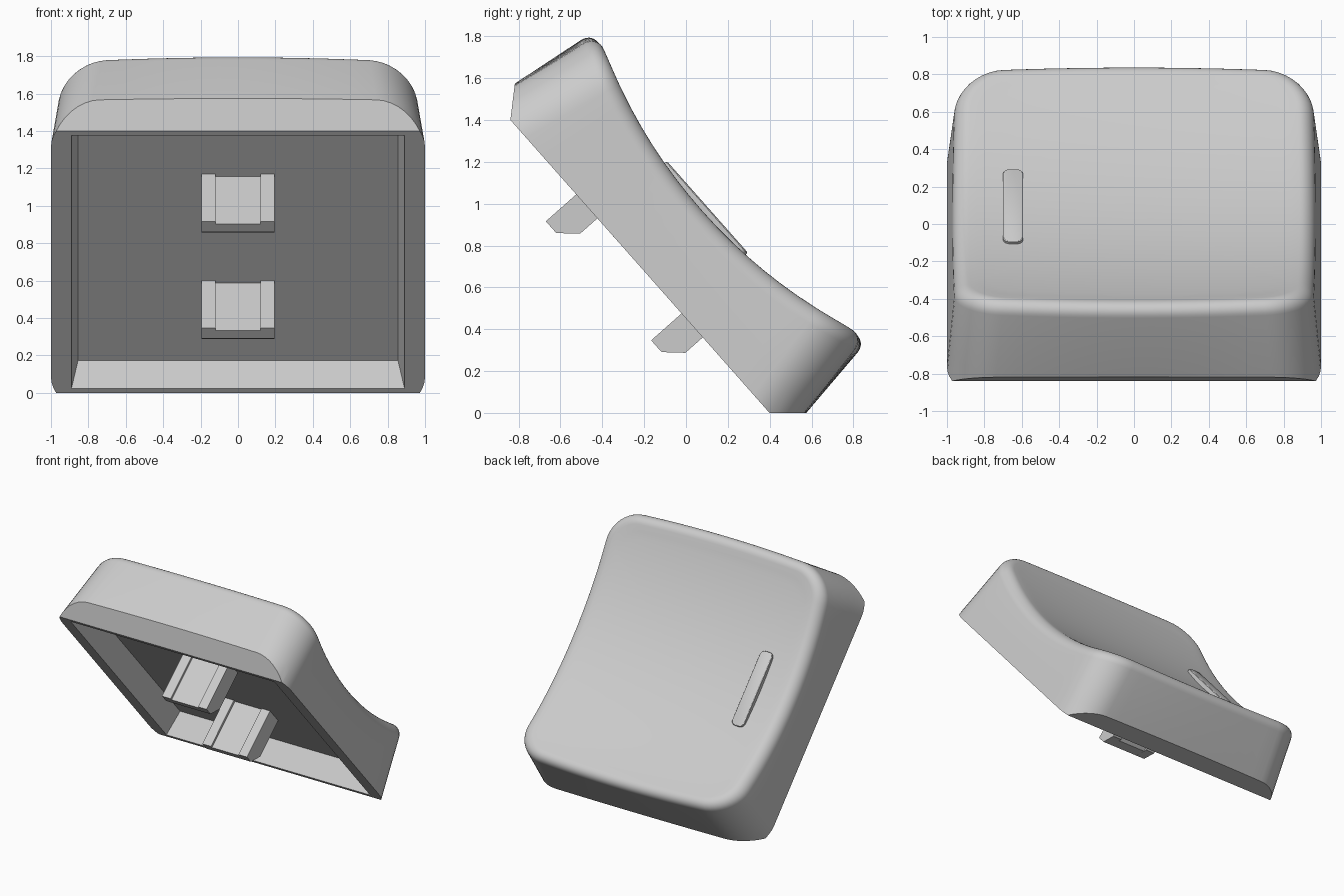
import bpy, bmesh, math
from mathutils import Matrix, Vector

if "Cube" in bpy.data.objects:
    bpy.data.objects.remove(bpy.data.objects["Cube"], do_unlink=True)

# Everything is built lying flat (w up), then tilted into place
TILT = Matrix.Translation((0, -0.22, 0.70)) @ Matrix.Rotation(-math.radians(48.5), 4, "X")

grey = bpy.data.materials.new("light grey plastic")
grey.use_nodes = True
grey.diffuse_color = (0.6, 0.6, 0.6, 1)
grey.node_tree.nodes["Principled BSDF"].inputs["Base Color"].default_value = (0.6, 0.6, 0.6, 1)


def make_object(name, bm):
    bmesh.ops.recalc_face_normals(bm, faces=bm.faces)
    mesh = bpy.data.meshes.new(name)
    bm.to_mesh(mesh)
    bm.free()
    mesh.materials.append(grey)
    obj = bpy.data.objects.new(name, mesh)
    bpy.context.collection.objects.link(obj)
    obj.matrix_world = TILT
    return obj


def smooth(obj, angle=30):
    bpy.ops.object.select_all(action="DESELECT")
    obj.select_set(True)
    bpy.context.view_layer.objects.active = obj
    bpy.ops.object.shade_smooth_by_angle(angle=math.radians(angle))


def loft(bm, rings):
    """Skin closed loops of points and cap both ends."""
    loops = [[bm.verts.new(p) for p in ring] for ring in rings]
    n = len(loops[0])
    for low, high in zip(loops, loops[1:]):
        for i in range(n):
            j = (i + 1) % n
            bm.faces.new((low[i], low[j], high[j], high[i]))
    bm.faces.new(loops[0])
    bm.faces.new(loops[-1])


def rounded_rect(a, b, r, corner=10, side=14):
    """Outline with subdivided straight sides, a fixed point count."""
    pts = []
    for k in range(4):
        sx, sy = ((1, 1), (-1, 1), (-1, -1), (1, -1))[k]
        for i in range(corner + 1):
            t = math.pi / 2 * (k + i / corner)
            pts.append(Vector((sx * (a - r) + r * math.cos(t), sy * (b - r) + r * math.sin(t))))
        nx, ny = ((-1, 1), (-1, -1), (1, -1), (1, 1))[k]
        t = math.pi / 2 * (k + 1)
        end = Vector((nx * (a - r) + r * math.cos(t), ny * (b - r) + r * math.sin(t)))
        start = pts[-1]
        pts += [start.lerp(end, i / side) for i in range(1, side)]
    return pts


def dish(x, u):
    """Height of the scooped top."""
    return 0.385 + 0.17 * (u / 0.92) ** 2 + 0.015 * min(1, abs(x) / 0.9) ** 2


def wall_point(i, w, inset):
    """Point i of the tapering outline at height w, ends bowing out higher up."""
    p = rounded_rect(1 - 0.09 * w - inset, 1.07 - 0.143 * w - inset, 0.25 - inset * 0.8)[i]
    return Vector((p.x, p.y * (1 - 0.08 * w * p.x ** 2), w))


# Cap body: walls, rounded rim, dished top
count = len(rounded_rect(1, 1, 0.2))
FILLET = 0.08
rings = [[wall_point(i, 0, 0) for i in range(count)]]
rings.append([wall_point(i, 0.14, 0) for i in range(count)])
for k in range(9):
    a = math.pi / 2 * k / 8
    inset = FILLET * (1 - math.cos(a))
    ring = []
    for i in range(count):
        rough = wall_point(i, 0.5, inset)
        ring.append(wall_point(i, dish(rough.x, rough.y) - FILLET * (1 - math.sin(a)), inset))
    rings.append(ring)
rim = rings[-1]
for k in range(1, 20):
    s = 1 - k / 20
    rings.append([(p.x * s, p.y * s, dish(p.x * s, p.y * s)) for p in rim])
bm = bmesh.new()
loft(bm, rings)

# Slanted cuts under both ends
for end in (1, -1):
    cut = bmesh.ops.bisect_plane(bm, geom=bm.verts[:] + bm.edges[:] + bm.faces[:], dist=1e-5,
                                 plane_co=(0, end * 0.935, 0), plane_no=(0, end * 0.749, -0.663),
                                 clear_outer=True)
    edges = [g for g in cut["geom_cut"] if isinstance(g, bmesh.types.BMEdge)]
    bmesh.ops.holes_fill(bm, edges=edges)
body = make_object("cap_body", bm)

# Hollow underside, walls leaning inward
bm = bmesh.new()
loft(bm, [[(sx * a, sy * b, w) for sx, sy in ((1, 1), (-1, 1), (-1, -1), (1, -1))]
          for a, b, w in ((0.905, 0.915, -0.08), (0.855, 0.87, 0.19))])
cutter = make_object("hollow_cutter", bm)
cutter.hide_render = True
mod = body.modifiers.new("hollow", "BOOLEAN")
mod.operation = "DIFFERENCE"
mod.solver = "EXACT"
mod.object = cutter
bpy.context.view_layer.objects.active = body
bpy.ops.object.modifier_apply(modifier="hollow")
bpy.data.objects.remove(cutter, do_unlink=True)
smooth(body)


# Mounting stems: two posts joined by a thinner web
def stem_block(name, x0, x1, u0, inset):
    profile = ((u0 + inset, 0.2), (u0 + inset, -0.194), (u0 + 0.075, -0.194),
               (u0 + 0.153 - inset, -0.111 - inset), (u0 + 0.153 - inset, 0.2))
    block = bmesh.new()
    loft(block, [[(x, u, w) for u, w in profile] for x in (x0, x1)])
    return make_object(name, block)


for place, u0 in (("upper", -0.46), ("lower", 0.30)):
    stem_block(place + "_stem_right_post", -0.195, -0.12, u0, 0)
    stem_block(place + "_stem_left_post", 0.12, 0.195, u0, 0)
    stem_block(place + "_stem_web", -0.12, 0.12, u0, 0.018)

# Raised finger bar on the dish
bm = bmesh.new()
bar = ((0, 0.36), (0, 0.424), (0.003, 0.428), (0.008, 0.43))
loft(bm, [[(p.x - 0.647, p.y, w) for p in rounded_rect(0.053 - d, 0.292 - d, 0.035 - d, 6, 2)]
          for d, w in bar])
smooth(make_object("finger_bar", bm))
